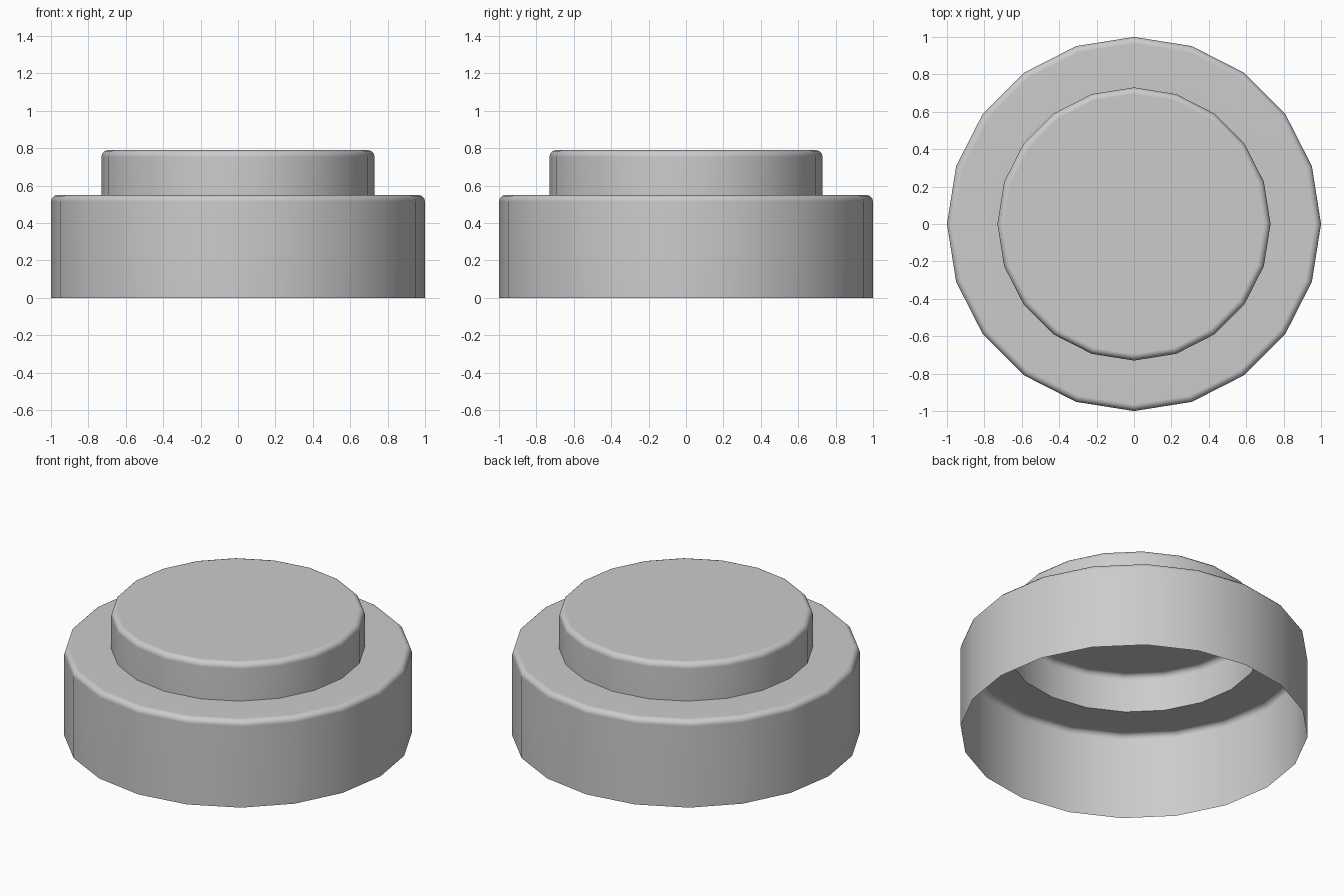
import bpy, bmesh
from math import sin, cos, pi, radians

if "Cube" in bpy.data.objects:
    bpy.data.objects.remove(bpy.data.objects["Cube"])

SIDES = 20
BEVEL = 0.035


def rounded_corner(r, z, steps=3):
    """Profile points rounding an outer top corner."""
    return [(r - BEVEL + BEVEL * cos(i * pi / 2 / steps),
             z - BEVEL + BEVEL * sin(i * pi / 2 / steps)) for i in range(steps + 1)]


def lathe_shell(name, profile, cap_top=False):
    """Revolve a profile into an open, single-walled shell."""
    bm = bmesh.new()
    rings = [[bm.verts.new((r * cos(2 * pi * i / SIDES), r * sin(2 * pi * i / SIDES), z))
              for i in range(SIDES)] for r, z in profile]
    for low, high in zip(rings, rings[1:]):
        for i in range(SIDES):
            j = (i + 1) % SIDES
            bm.faces.new((low[i], low[j], high[j], high[i]))
    if cap_top:
        bm.faces.new(rings[-1])
    mesh = bpy.data.meshes.new(name)
    bm.to_mesh(mesh)
    bm.free()
    obj = bpy.data.objects.new(name, mesh)
    bpy.context.collection.objects.link(obj)
    bpy.ops.object.select_all(action='DESELECT')
    obj.select_set(True)
    bpy.context.view_layer.objects.active = obj
    bpy.ops.object.shade_smooth_by_angle(angle=radians(40))
    # keep the large flat faces flat beside the rounded rims
    mod = obj.modifiers.new("flat_face_normals", 'WEIGHTED_NORMAL')
    mod.keep_sharp = True
    return obj


# Stepped round cap: wide skirt, ledge, narrower raised top; open underneath
lathe_shell("stepped_cap",
            [(1.0, 0.0)] + rounded_corner(1.0, 0.55)
            + [(0.73, 0.55)] + rounded_corner(0.73, 0.79),
            cap_top=True)
